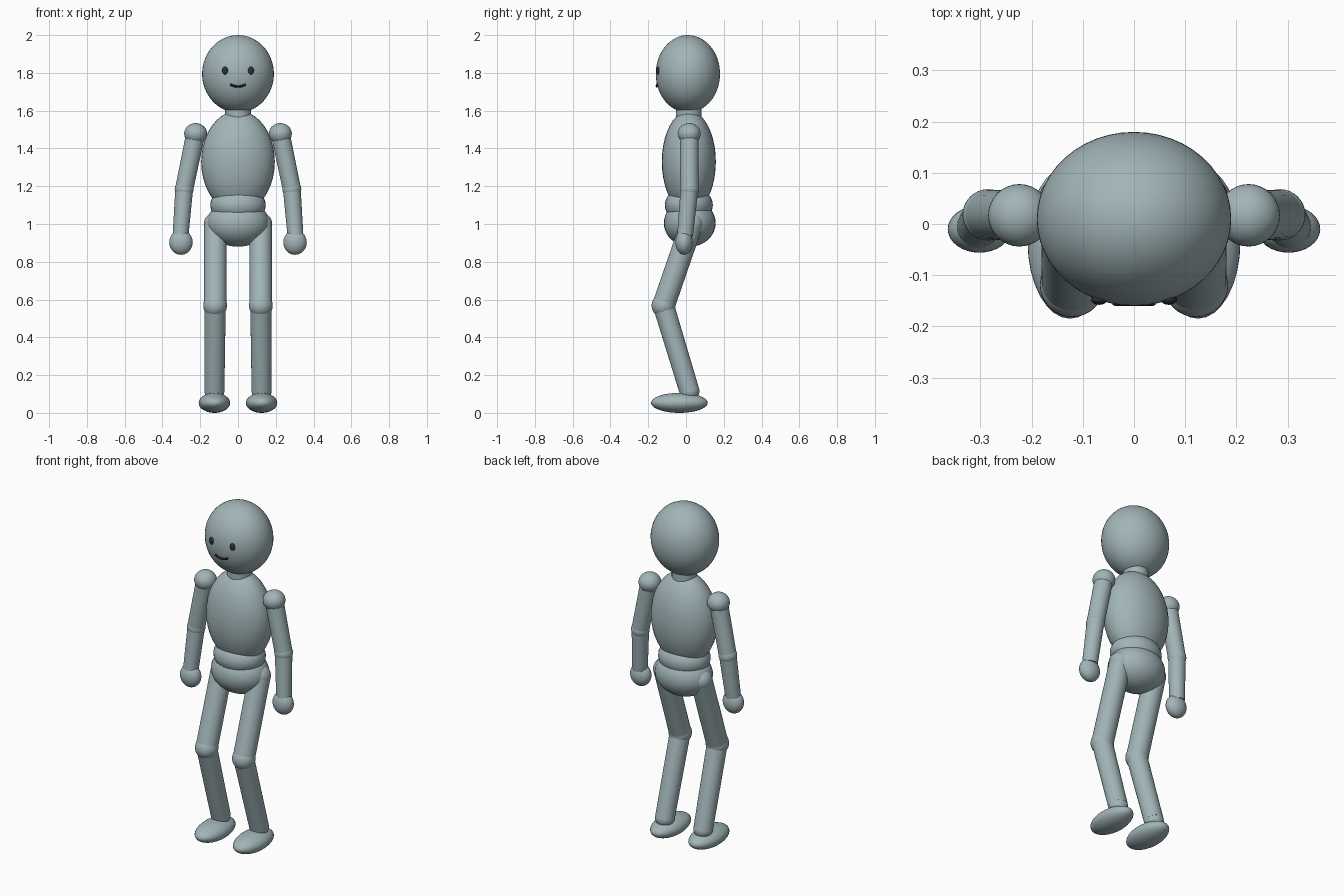
import bpy
import math
from mathutils import Vector

if "Cube" in bpy.data.objects:
    bpy.data.objects.remove(bpy.data.objects["Cube"])


def material(name, color):
    m = bpy.data.materials.new(name)
    m.diffuse_color = (*color, 1.0)
    m.use_nodes = True
    m.node_tree.nodes["Principled BSDF"].inputs["Base Color"].default_value = m.diffuse_color
    return m


BODY = material("blue_grey", (0.36, 0.46, 0.48))
DARK = material("near_black", (0.025, 0.03, 0.035))


def finish(name, mat):
    ob = bpy.context.object
    ob.name = name
    ob.data.materials.append(mat)
    bpy.ops.object.shade_smooth_by_angle(angle=math.radians(40))
    return ob


def ellipsoid(name, center, radii, mat=BODY, segments=32, rings=20):
    bpy.ops.mesh.primitive_uv_sphere_add(segments=segments, ring_count=rings,
                                         radius=1, location=center)
    bpy.context.object.scale = radii
    return finish(name, mat)


def limb(name, start, end, r_start, r_end):
    a, b = Vector(start), Vector(end)
    bpy.ops.mesh.primitive_cone_add(vertices=28, radius1=r_start, radius2=r_end,
                                    depth=(b - a).length, location=(a + b) / 2)
    ob = bpy.context.object
    ob.rotation_euler = (b - a).to_track_quat('Z', 'Y').to_euler()
    return finish(name, BODY)


# Head and trunk
HEAD_C, HEAD_R = (0, 0.01, 1.795), (0.19, 0.17, 0.205)
ellipsoid("head", HEAD_C, HEAD_R, segments=48, rings=32)
limb("neck", (0, 0.015, 1.53), (0, 0.015, 1.63), 0.068, 0.068)
ellipsoid("torso", (0, 0.015, 1.33), (0.195, 0.143, 0.27))
ellipsoid("waist", (0, 0.015, 1.10), (0.147, 0.127, 0.10))
ellipsoid("pelvis", (0, 0.02, 1.005), (0.165, 0.137, 0.125))

for side, s in (("left", 1), ("right", -1)):
    # Arm
    shoulder = (0.224 * s, 0.017, 1.478)
    elbow = (0.285 * s, 0.018, 1.185)
    wrist = (0.304 * s, -0.005, 0.94)
    ellipsoid(side + "_shoulder", shoulder, (0.061, 0.061, 0.056))
    limb(side + "_upper_arm", shoulder, elbow, 0.05, 0.048)
    ellipsoid(side + "_elbow", elbow, (0.05, 0.05, 0.05))
    limb(side + "_forearm", elbow, wrist, 0.047, 0.042)
    ellipsoid(side + "_hand", (0.302 * s, -0.01, 0.903), (0.062, 0.046, 0.066))

    # Leg, bent at the knee
    hip = (0.12 * s, 0.03, 1.0)
    knee = (0.121 * s, -0.119, 0.568)
    ankle = (0.125 * s, 0.018, 0.115)
    ellipsoid(side + "_hip", hip, (0.061, 0.061, 0.061))
    limb(side + "_thigh", hip, knee, 0.06, 0.06)
    ellipsoid(side + "_knee", knee, (0.063, 0.063, 0.063))
    limb(side + "_shin", knee, ankle, 0.056, 0.053)
    ellipsoid(side + "_ankle", ankle, (0.053, 0.053, 0.05))
    ellipsoid(side + "_foot", (0.125 * s, -0.035, 0.053), (0.083, 0.15, 0.053))

    # Eye
    ellipsoid(side + "_eye", (0.068 * s, -0.148, 1.812), (0.016, 0.01, 0.021),
              DARK, 16, 10)

# Smile: a thin tube that follows the face
curve = bpy.data.curves.new("mouth", 'CURVE')
curve.dimensions = '3D'
curve.bevel_depth = 0.006
curve.bevel_resolution = 2
curve.use_fill_caps = True
line = curve.splines.new('POLY')
line.points.add(10)
for i, p in enumerate(line.points):
    x = -0.04 + 0.008 * i
    z = 1.728 + 0.011 * (x / 0.04) ** 2
    inside = 1 - (x / HEAD_R[0]) ** 2 - ((z - HEAD_C[2]) / HEAD_R[2]) ** 2
    p.co = (x, HEAD_C[1] - HEAD_R[1] * math.sqrt(inside) - 0.004, z, 1)
mouth = bpy.data.objects.new("mouth", curve)
bpy.context.collection.objects.link(mouth)
bpy.ops.object.select_all(action='DESELECT')
mouth.select_set(True)
bpy.context.view_layer.objects.active = mouth
bpy.ops.object.convert(target='MESH')
finish("mouth", DARK)
